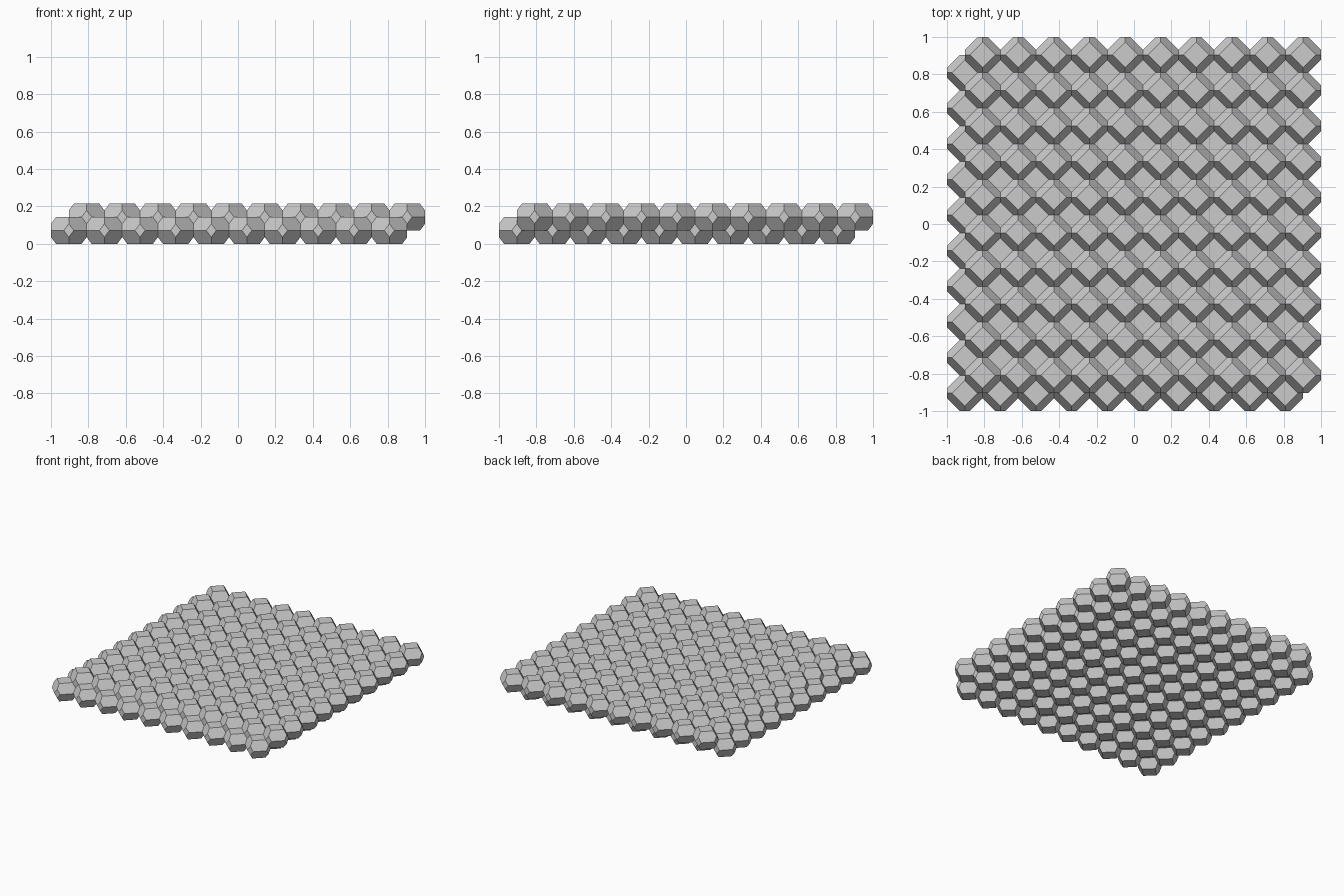
import bpy
import bmesh
import math

default_cube = bpy.data.objects.get("Cube")
if default_cube:
    bpy.data.objects.remove(default_cube, do_unlink=True)

# Cells sit in two interlocking layers, each offset by half a cell
COUNT = 10
PITCH = 2 / (COUNT + 0.5)
HEIGHT = 0.143
HALF = PITCH / 2
SIDE = HEIGHT ** 2 / (4 * PITCH)   # half width of the small side facets
TOP = HALF - SIDE                  # half diagonal of the flat top

grey = bpy.data.materials.new("plain_grey")
grey.use_nodes = True
grey.diffuse_color = (0.6, 0.6, 0.6, 1)
shader = next(n for n in grey.node_tree.nodes if n.type == "BSDF_PRINCIPLED")
shader.inputs["Base Color"].default_value = grey.diffuse_color


def cell_mesh():
    """Fourteen-sided cell: flat diamond ends, side diamonds, slanted hexagons."""
    bm = bmesh.new()
    for quarter in range(4):
        c = round(math.cos(quarter * math.pi / 2))
        s = round(math.sin(quarter * math.pi / 2))
        for sign in (-1, 1):
            corners = (
                (TOP, 0, sign * HEIGHT / 2),
                (HALF, 0, sign * HEIGHT / 4),
                (HALF, sign * SIDE, 0),
            )
            for x, y, z in corners:
                bm.verts.new((x * c - y * s, x * s + y * c, z))
    bmesh.ops.convex_hull(bm, input=bm.verts[:])
    bmesh.ops.dissolve_limit(bm, angle_limit=0.02, verts=bm.verts[:], edges=bm.edges[:])
    bmesh.ops.recalc_face_normals(bm, faces=bm.faces[:])
    mesh = bpy.data.meshes.new("foam_cell")
    bm.to_mesh(mesh)
    bm.free()
    mesh.materials.append(grey)
    return mesh


def add_layer(name, mesh, start, z):
    layer = bpy.data.objects.new(name, mesh)
    layer.location = (start, start, z)
    bpy.context.collection.objects.link(layer)
    for label, step in (("columns", (PITCH, 0, 0)), ("rows", (0, PITCH, 0))):
        array = layer.modifiers.new(label, "ARRAY")
        array.count = COUNT
        array.use_relative_offset = False
        array.use_constant_offset = True
        array.constant_offset_displace = step


cell = cell_mesh()
add_layer("lower_cell_layer", cell, HALF - 1, HEIGHT / 2)
add_layer("upper_cell_layer", cell, PITCH - 1, HEIGHT)
